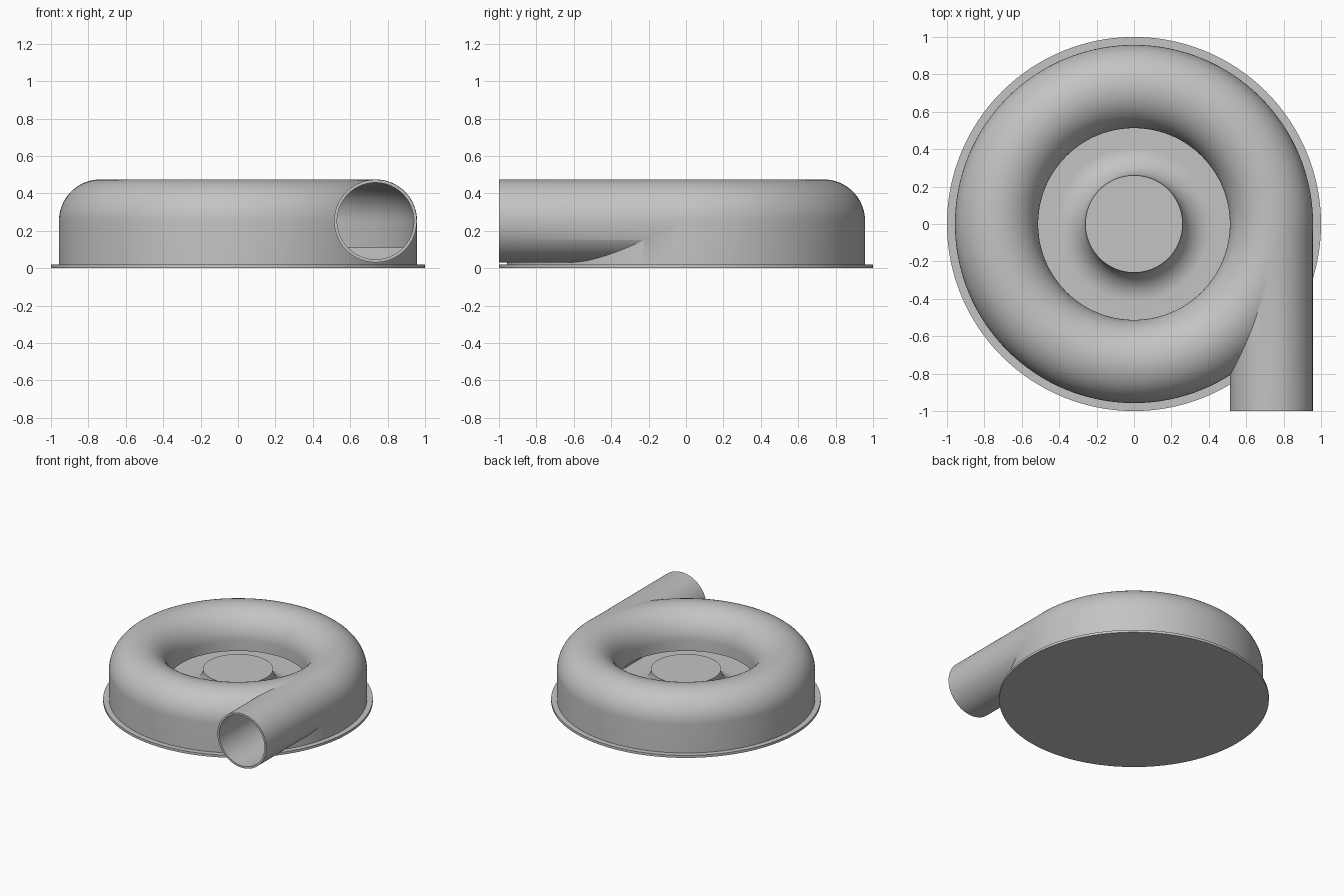
import bpy, bmesh
from math import sin, cos, pi, radians
from mathutils import Matrix, Vector

if "Cube" in bpy.data.objects:
    bpy.data.objects.remove(bpy.data.objects["Cube"], do_unlink=True)

grey = bpy.data.materials.new("plain_grey")
grey.use_nodes = True
grey.diffuse_color = (0.55, 0.55, 0.55, 1)
grey.node_tree.nodes["Principled BSDF"].inputs["Base Color"].default_value = grey.diffuse_color

RING = 0.735     # radius of the scroll's centre line
MID = 0.2525     # height of the scroll's centre line
TUBE = 0.2225    # outer radius of the scroll section
WALL = 0.016
FLOOR = 0.11
PLATE = 0.02
LIP = 0.17       # lower end of the inlet lip


def finish(name, bm):
    bmesh.ops.recalc_face_normals(bm, faces=bm.faces)
    mesh = bpy.data.meshes.new(name)
    bm.to_mesh(mesh)
    bm.free()
    mesh.materials.append(grey)
    obj = bpy.data.objects.new(name, mesh)
    bpy.context.collection.objects.link(obj)
    return obj


def arc(cx, cz, r, start, end, steps=24):
    angles = [radians(start + (end - start) * i / steps) for i in range(steps + 1)]
    return [(cx + r * cos(a), cz + r * sin(a)) for a in angles]


def lathe(name, profile, steps=128):
    """Revolve a closed (radius, height) profile around z."""
    bm = bmesh.new()
    verts = [bm.verts.new((r, 0, z)) for r, z in profile]
    edges = [bm.edges.new((v, verts[i - 1])) for i, v in enumerate(verts)]
    bmesh.ops.spin(bm, geom=verts + edges, cent=(0, 0, 0), axis=(0, 0, 1),
                   angle=2 * pi, steps=steps, use_merge=True)
    bmesh.ops.remove_doubles(bm, verts=bm.verts, dist=0.00002)
    # drop the zero-area leftovers along the axis
    loose = [e for e in bm.edges if not e.link_faces]
    bmesh.ops.delete(bm, geom=loose, context='EDGES')
    return finish(name, bm)


def rod(name, radius, y0, y1):
    """Solid cylinder along y on the outlet's axis."""
    bm = bmesh.new()
    place = Matrix.Translation(Vector((RING, (y0 + y1) / 2, MID))) @ Matrix.Rotation(pi / 2, 4, 'X')
    bmesh.ops.create_cone(bm, cap_ends=True, segments=96, radius1=radius,
                          radius2=radius, depth=y1 - y0, matrix=place)
    return finish(name, bm)


def combine(target, tool, operation):
    mod = target.modifiers.new(operation.lower(), 'BOOLEAN')
    mod.operation = operation
    mod.solver = 'EXACT'
    mod.object = tool
    bpy.context.view_layer.objects.active = target
    bpy.ops.object.modifier_apply(modifier=mod.name)
    bpy.data.objects.remove(tool, do_unlink=True)


# flange plate
plate = lathe("base_plate", [(0, 0), (1, 0), (1, PLATE), (0, PLATE)])

# scroll housing: outer wall, rounded top, inlet lip, inner wall and floor
outer = arc(RING, MID, TUBE, 0, 180, 36)
inner = arc(RING, MID, TUBE - WALL, 180, 0, 36)
base = PLATE / 2
housing = lathe("scroll_housing",
                [(RING + TUBE, base)] + outer
                + [(RING - TUBE, LIP), (RING - TUBE + WALL, LIP)] + inner
                + [(RING + TUBE - WALL, FLOOR), (RING - TUBE, FLOOR), (RING - TUBE, base)])

# tangential outlet, bored through into the scroll
combine(housing, rod("outlet_pipe", TUBE - 0.0015, -1, 0), 'UNION')
combine(housing, rod("outlet_bore", TUBE - 0.0015 - WALL, -1.1, 0.001), 'DIFFERENCE')

# central hub with a concave flare down to the floor
HUB = 0.26
flare = MID + 0.01 - FLOOR
hub = lathe("hub", [(0, base), (RING - TUBE, base), (RING - TUBE, FLOOR)]
            + arc(HUB + flare, FLOOR + flare, flare, 270, 180)
            + [(0, FLOOR + flare)])

# smooth shading with crisp rims
bpy.ops.object.select_all(action='DESELECT')
for part in (plate, housing, hub):
    part.select_set(True)
bpy.context.view_layer.objects.active = housing
bpy.ops.object.shade_smooth_by_angle(angle=radians(30))
